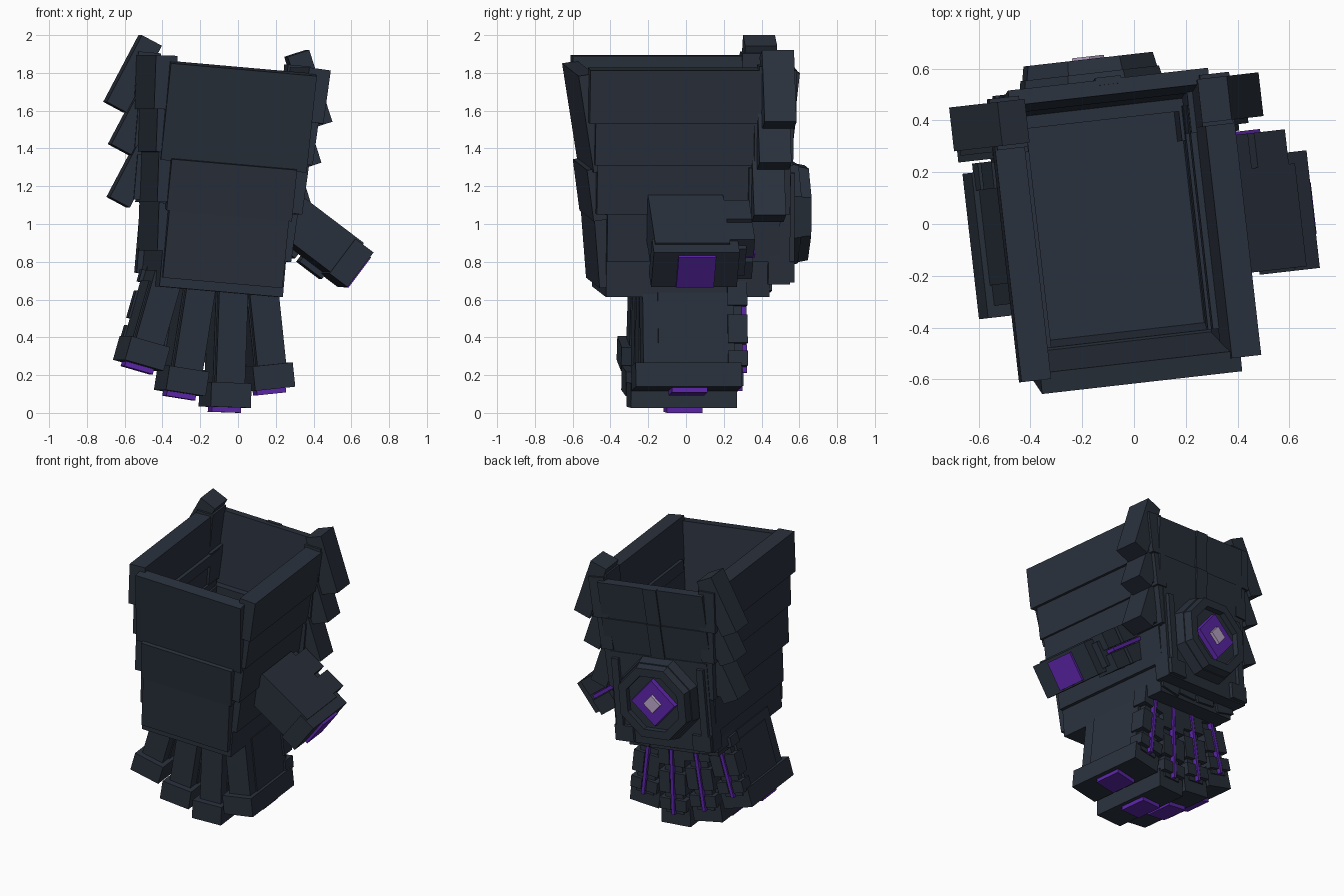
import bpy, bmesh
from math import radians, pi
from mathutils import Matrix, Vector

if "Cube" in bpy.data.objects:
    bpy.data.objects.remove(bpy.data.objects["Cube"])


def material(name, rgb):
    m = bpy.data.materials.new(name)
    m.use_nodes = True
    m.diffuse_color = (*rgb, 1)
    m.node_tree.nodes["Principled BSDF"].inputs["Base Color"].default_value = (*rgb, 1)
    return m


SLATE = material("dark slate", (0.023, 0.031, 0.046))
PURPLE = material("glowing purple", (0.108, 0.019, 0.4))
PALE = material("pale lilac", (0.52, 0.4, 0.6))

# The whole gauntlet is yawed and leans slightly sideways
POSE = (Matrix.Translation((-0.11, 0, 1)) @ Matrix.Rotation(radians(6.5), 4, 'Z')
        @ Matrix.Rotation(radians(5), 4, 'Y'))


def finish(name, bm, mat, local):
    bmesh.ops.transform(bm, matrix=POSE @ local, verts=bm.verts)
    bmesh.ops.recalc_face_normals(bm, faces=bm.faces)
    me = bpy.data.meshes.new(name)
    bm.to_mesh(me)
    bm.free()
    me.materials.append(mat)
    ob = bpy.data.objects.new(name, me)
    bpy.context.collection.objects.link(ob)


def box(name, x, y, z, mat=SLATE, rx=0, ry=0, frame=Matrix()):
    """Box from (min, max) ranges, turned about its own centre, inside a frame."""
    bm = bmesh.new()
    bmesh.ops.create_cube(bm, size=1)
    mid = Vector([(a + b) / 2 for a, b in (x, y, z)])
    dims = [abs(b - a) for a, b in (x, y, z)]
    local = (Matrix.Translation(mid) @ Matrix.Rotation(radians(ry), 4, 'Y')
             @ Matrix.Rotation(radians(rx), 4, 'X') @ Matrix.Diagonal((*dims, 1)))
    finish(name, bm, mat, frame @ local)


def prism(name, radius, sides, y0, y1, z, mat, turn, recess=0):
    """Polygon plate facing the back, with an optional sunken centre."""
    bm = bmesh.new()
    bmesh.ops.create_cone(bm, cap_ends=True, segments=sides, radius1=radius,
                          radius2=radius * 0.94, depth=y1 - y0)
    if recess:
        top = max(bm.faces, key=lambda f: f.calc_center_median().z)
        bmesh.ops.inset_region(bm, faces=[top], thickness=recess)
        inner = bmesh.ops.extrude_face_region(bm, geom=[top])
        bmesh.ops.delete(bm, geom=[top], context='FACES_ONLY')
        verts = [g for g in inner["geom"] if isinstance(g, bmesh.types.BMVert)]
        bmesh.ops.translate(bm, vec=(0, 0, -0.04), verts=verts)
    local = (Matrix.Translation((0, (y0 + y1) / 2, z)) @ Matrix.Rotation(-pi / 2, 4, 'X')
             @ Matrix.Rotation(turn, 4, 'Z'))
    finish(name, bm, mat, local)


# Cuff: stepped side walls, each tier narrower than the one above
tiers = [(0.46, 0.345, -0.57, 0.53, 0.575, 0.86), (0.425, 0.335, -0.535, 0.52, 0.35, 0.59),
         (0.395, 0.33, -0.52, 0.51, 0.085, 0.365), (0.365, 0.3, -0.46, 0.46, -0.17, 0.1)]
for s, side in ((-1, "right"), (1, "left")):
    for i, (outer, inner, front, back, low, high) in enumerate(tiers):
        box(f"{side}_wall_{i + 1}", (s * inner, s * outer), (front, back),
            (low, high), ry=s * 3)
    for low in (0.3, 0.52):
        box(f"{side}_inner_ledge", (s * 0.315, s * 0.36), (-0.45, 0.42), (low, low + 0.08))

# Cuff front: tilted armour plates, the lower ones stepping out again
box("front_upper_plate", (-0.39, 0.39), (-0.582, -0.5), (0.31, 0.83), rx=9.5)
box("front_middle_plate", (-0.335, 0.335), (-0.55, -0.43), (0.05, 0.325), rx=8)
box("front_lower_plate", (-0.32, 0.32), (-0.51, -0.42), (-0.31, 0.07), rx=5)

# Cuff back: two tilted plates with a central rib
for i, (low, high, y) in enumerate(((0.56, 0.84, 0.54), (0.31, 0.58, 0.52))):
    box(f"back_plate_{i + 1}", (-0.39, 0.39), (y - 0.06, y), (low, high), rx=-6)
    box(f"back_rib_{i + 1}", (-0.05, 0.05), (y - 0.02, y + 0.01), (low, high), rx=-6)

# Hand block and cavity floor
box("palm_block", (-0.33, 0.33), (-0.46, 0.41), (-0.36, 0.1))
box("cuff_floor", (-0.37, 0.37), (-0.47, 0.48), (0.08, 0.13))
box("hand_back_plate", (-0.36, 0.36), (0.4, 0.515), (-0.29, 0.34))
for s in (-1, 1):
    box("hand_back_rail", (s * 0.29, s * 0.34), (0.5, 0.54), (-0.2, 0.3))
    box("hand_back_foot", (s * 0.22, s * 0.355), (0.45, 0.54), (-0.28, -0.17))

# Medallion on the back of the hand
prism("medallion_base", 0.3, 8, 0.5, 0.585, 0.06, SLATE, pi / 8)
prism("medallion_ring", 0.28, 8, 0.56, 0.64, 0.06, SLATE, pi / 8, recess=0.06)
prism("medallion_gem", 0.17, 4, 0.59, 0.63, 0.06, PURPLE, 0)
prism("medallion_core", 0.066, 4, 0.62, 0.65, 0.06, PALE, 0)

# Overlapping corner fins: offset, height, length, depth position
for s, side in ((-1, "right"), (1, "left")):
    for i, (u, w, length, v) in enumerate(((0.47, 0.757, 0.4, 0.43),
                                           (0.448, 0.49, 0.3, 0.41),
                                           (0.432, 0.215, 0.31, 0.385))):
        box(f"{side}_fin_{i + 1}", (s * (u - 0.06), s * (u + 0.06)), (v - 0.085, v + 0.085),
            (w - length / 2, w + length / 2), ry=-s * 23)
        box(f"{side}_fin_mount_{i + 1}", (s * (u - 0.13), s * (u - 0.01)),
            (v - 0.1, v + 0.08), (w - 0.12, w + 0.12))

# Fingers: each built upward from its tip in a leaning frame
fingers = [(-0.36, -0.797, 11), (-0.125, -0.924, 4), (0.122, -0.978, -3), (0.352, -0.86, -11)]
for n, (u, w, lean) in enumerate(fingers, 1):
    f = Matrix.Translation((u, -0.015, w)) @ Matrix.Rotation(radians(lean), 4, 'Y')
    top = -0.28 - w
    box(f"finger_{n}_core", (-0.077, 0.077), (-0.25, 0.22), (0.05, top), frame=f)
    box(f"finger_{n}_joint", (-0.085, 0.085), (-0.17, 0.235), (0.1, top - 0.06), frame=f)
    box(f"finger_{n}_spine", (-0.065, 0.065), (0.2, 0.28), (0.1, top), frame=f)
    box(f"finger_{n}_tip", (-0.107, 0.107), (-0.295, 0.27), (0.015, 0.145), frame=f)
    box(f"finger_{n}_tip_light", (-0.078, 0.078), (-0.1, 0.09), (-0.012, 0.02), PURPLE, frame=f)
    # Split armour on the back of the finger, with a light strip between
    for low, high in ((0.13, 0.21), (0.25, 0.4), (0.45, top)):
        for s in (-1, 1):
            box(f"finger_{n}_guard", (s * 0.018, s * 0.097), (0.2, 0.305), (low, high), frame=f)
    box(f"finger_{n}_strip", (-0.011, 0.011), (0.2, 0.309), (0.1, top), PURPLE, frame=f)
    box(f"knuckle_{n}", (-0.075, 0.075), (0.2, 0.44), (top - 0.05, top + 0.06), frame=f)

# Thumb: local x runs outward along the thumb, ending at its tip
t = Matrix.Translation((0.758, 0, -0.187)) @ Matrix.Rotation(radians(32), 4, 'Y')
box("thumb_body", (-0.5, -0.08), (-0.25, 0.15), (-0.1, 0.13), frame=t)
box("thumb_core", (-0.5, -0.08), (0.1, 0.24), (-0.085, 0.09), frame=t)
box("thumb_tip", (-0.13, -0.01), (-0.262, 0.195), (-0.11, 0.12), frame=t)
box("thumb_tip_light", (-0.03, 0.008), (-0.13, 0.07), (-0.1, 0.1), PURPLE, frame=t)
for a, b in ((-0.46, -0.29), (-0.26, -0.11)):
    for s in (-1, 1):
        box("thumb_guard", (a, b), (0.12, 0.285), (s * 0.018, s * 0.13), frame=t)
box("thumb_strip", (-0.46, -0.14), (0.15, 0.297), (-0.012, 0.012), PURPLE, frame=t)
